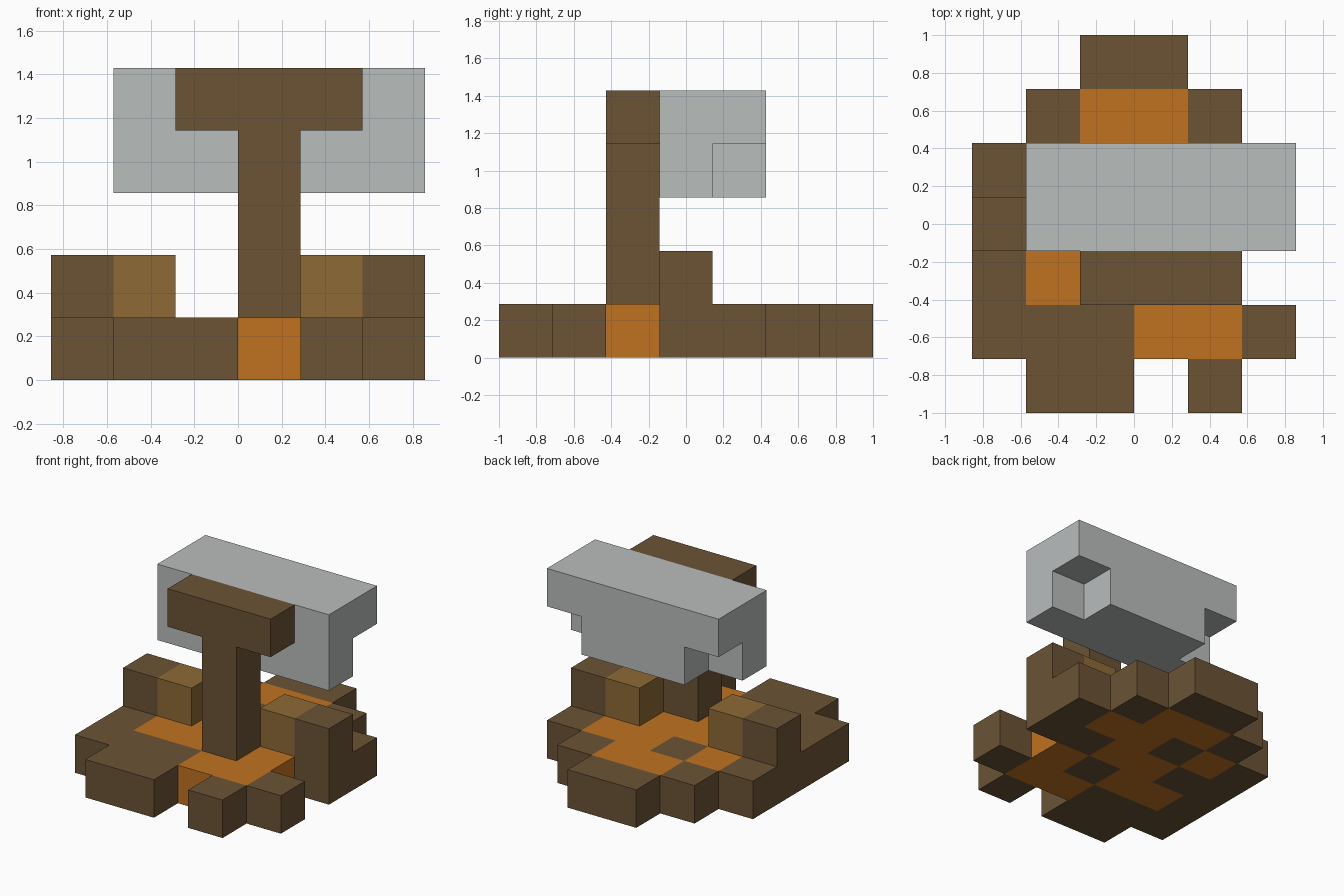
import bpy
import bmesh
from mathutils import Vector

default = bpy.data.objects.get("Cube")
if default:
    bpy.data.objects.remove(default, do_unlink=True)

UNIT = 2 / 7                      # edge of one block
ORIGIN = Vector((-3, -3.5, 0))    # grid corner, in blocks


def material(name, r, g, b):
    mat = bpy.data.materials.new(name)
    mat.use_nodes = True
    mat.diffuse_color = (r, g, b, 1)
    mat.node_tree.nodes["Principled BSDF"].inputs["Base Color"].default_value = (r, g, b, 1)
    return mat


MATERIALS = {
    "B": material("dark brown", 0.147, 0.087, 0.036),
    "O": material("orange", 0.527, 0.168, 0.0144),
    "T": material("tan", 0.271, 0.144, 0.037),
    "G": material("light grey", 0.485, 0.509, 0.503),
}


def block_part(name, cells):
    """Closed shell around a set of blocks; each block keeps its own colour."""
    keys = sorted(set(cells.values()))
    bm = bmesh.new()
    for cell, key in cells.items():
        centre = Vector(cell) + Vector((0.5, 0.5, 0.5)) + ORIGIN
        for axis in range(3):
            for sign in (-1, 1):
                neighbour = list(cell)
                neighbour[axis] += sign
                if tuple(neighbour) in cells:
                    continue
                n, u, v = Vector(), Vector(), Vector()
                n[axis] = sign / 2
                u[(axis + 1) % 3] = 0.5
                v[(axis + 2) % 3] = sign / 2
                corners = [n - u - v, n + u - v, n + u + v, n - u + v]
                face = bm.faces.new([bm.verts.new((centre + c) * UNIT) for c in corners])
                face.material_index = keys.index(key)
    bmesh.ops.remove_doubles(bm, verts=bm.verts, dist=0.001)
    mesh = bpy.data.meshes.new(name)
    bm.to_mesh(mesh)
    bm.free()
    for key in keys:
        mesh.materials.append(MATERIALS[key])
    obj = bpy.data.objects.new(name, mesh)
    bpy.context.collection.objects.link(obj)
    return obj


def box(xs, ys, zs, key):
    return {(x, y, z): key for x in xs for y in ys for z in zs}


# Base slab, rows from back to front
BASE = [
    "..BB..",
    ".BOOB.",
    "BOBOOB",
    "BBOOBB",
    "BOOBO.",
    "BBBOOB",
    ".BB.B.",
]
block_part("base", {(x, y, 0): key
                    for y, row in enumerate(reversed(BASE))
                    for x, key in enumerate(row) if key != "."})

# Raised side blocks, tan on the inside
for name, outer, inner in (("right_block", 0, 1), ("left_block", 5, 4)):
    block_part(name, {(outer, 3, 1): "B", (inner, 3, 1): "T"})

# Upright post with a crossbar
post = box([3], [2], range(1, 5), "B")
post.update(box(range(2, 5), [2], [4], "B"))
block_part("post_and_crossbar", post)

# Grey head with its two lower back corners notched
head = box(range(1, 6), [3, 4], [3, 4], "G")
for x in (1, 5):
    del head[(x, 4, 3)]
block_part("head", head)
